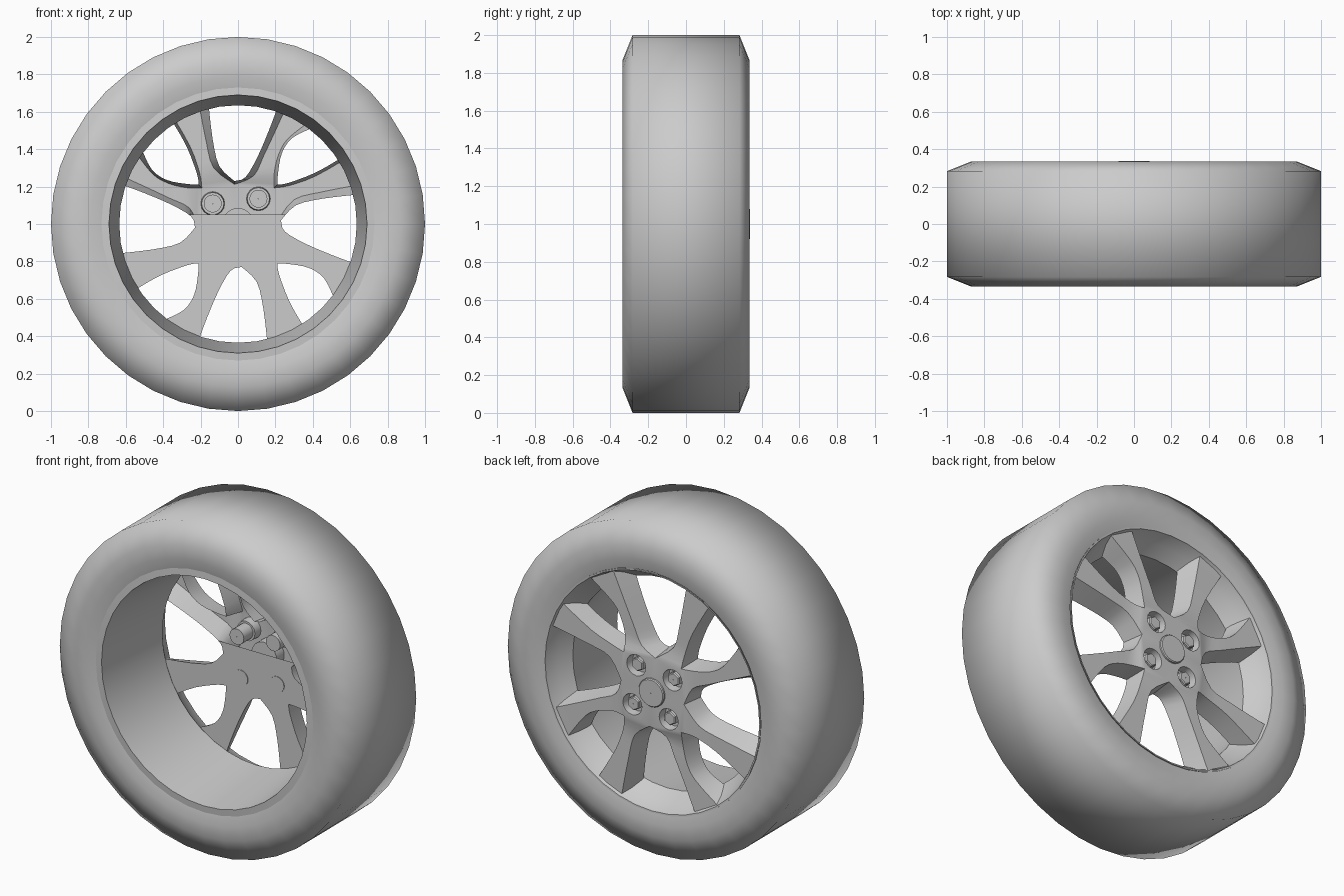
import bpy, bmesh, math
from mathutils import Vector, Matrix

if "Cube" in bpy.data.objects:
    bpy.data.objects.remove(bpy.data.objects["Cube"], do_unlink=True)

grey = bpy.data.materials.new("neutral grey")
grey.use_nodes = True
grey.diffuse_color = (0.6, 0.6, 0.6, 1)
grey.node_tree.nodes["Principled BSDF"].inputs["Base Color"].default_value = (0.6, 0.6, 0.6, 1)

SEGMENTS = 40
BASE_Y = 0.185
HUB_Y = 0.322
BOLT_SPOT = Vector((0.109, 0, 0.135))
POCKET_R = 0.064


def finish(bm, name, angle=None):
    """Turn a bmesh into a named object, standing the axle one unit up."""
    bmesh.ops.remove_doubles(bm, verts=bm.verts, dist=0.0005)
    bmesh.ops.recalc_face_normals(bm, faces=bm.faces)
    mesh = bpy.data.meshes.new(name)
    bm.to_mesh(mesh)
    bm.free()
    mesh.materials.append(grey)
    obj = bpy.data.objects.new(name, mesh)
    bpy.context.collection.objects.link(obj)
    obj.location.z = 1
    if angle:
        bpy.ops.object.select_all(action='DESELECT')
        obj.select_set(True)
        bpy.context.view_layer.objects.active = obj
        bpy.ops.object.shade_smooth_by_angle(angle=math.radians(angle))


def circle(radius, y, steps, centre=Vector()):
    turns = [math.tau * i / steps for i in range(steps)]
    return [centre + Vector((radius * math.sin(t), y, radius * math.cos(t))) for t in turns]


def lathe(name, profile, angle, steps=SEGMENTS, centre=Vector()):
    """Revolve (radius, y) points around an axis parallel to y."""
    bm = bmesh.new()
    rings = [[bm.verts.new(p) for p in circle(r, y, steps, centre)] for r, y in profile]
    for a, b in zip(rings, rings[1:]):
        for i in range(steps):
            j = (i + 1) % steps
            bm.faces.new((a[i], a[j], b[j], b[i]))
    finish(bm, name, angle)


# Tyre with rounded shoulders and rim with a tapering barrel
side = [(0.73, 0.322), (0.79, 0.335), (0.87, 0.335), (1.0, 0.283)]
lathe("tyre", [(r, -y) for r, y in side] + side[::-1], 89)
lathe("rim", [(0.73, -0.322), (0.69, -0.325), (0.635, 0.18), (0.685, 0.25),
              (0.715, 0.31), (0.72, 0.325), (0.73, 0.326)], 35)

# Spoke outlines in one quarter: (plain edge, edge on the paired slot) outwards
NARROW = [((0.02, -0.23), (0.21, -0.21)),
          ((0.10, -0.31), (0.22, -0.27)),
          ((0.135, -0.45), (0.275, -0.415)),
          ((0.157, -0.635), (0.355, -0.555))]
FLARED = [((0.23, 0.02), (0.21, -0.21)),
          ((0.25, -0.04), (0.28, -0.215)),
          ((0.36, -0.105), (0.38, -0.235)),
          ((0.50, -0.165), (0.46, -0.29)),
          ((0.62, -0.21), (0.515, -0.40))]


def section(station, index, last):
    """Base and upper points across a spoke, the upper ones drawn in."""
    a, b = (Vector(p) for p in station)
    if index == 0:
        ta, tb, y = a * 0.92, b * 0.92, HUB_Y
    elif index == last:
        ta, tb, y = a.lerp(b, 0.2) * 1.1, b.lerp(a, 0.08) * 1.1, 0.307
    else:
        ta, tb, y = a.lerp(b, 0.25), b.lerp(a, 0.12), 0.306
    return [Vector((a.x, BASE_Y, a.y)), Vector((ta.x, y, ta.y)),
            Vector((tb.x, y, tb.y)), Vector((b.x, BASE_Y, b.y))]


def smooth_rows(rows, steps=3):
    """Add rows between the given ones along flowing curves."""
    result = []
    for i in range(len(rows) - 1):
        four = [rows[max(0, min(len(rows) - 1, i + k))] for k in (-1, 0, 1, 2)]
        for s in range(steps):
            t = s / steps
            result.append([q + 0.5 * t * (r - p + t * (2 * p - 5 * q + 4 * r - w
                           + t * (3 * (q - r) + w - p))) for p, q, r, w in zip(*four)])
    return result + [rows[-1]]


def add_spoke(bm, stations, turn, columns):
    rows = smooth_rows([section(s, i, len(stations) - 1) for i, s in enumerate(stations)])
    grid = [[bm.verts.new(turn @ p) for p in row] for row in rows]
    for p, q in zip(grid, grid[1:]):
        for c, d in columns:
            bm.faces.new((p[c], p[d], q[d], q[c]))
    return grid[0]


def add_hub_face(bm, turn):
    """Quarter of the hub front, with a round hole for the bolt pocket."""
    flat = [(0, 0), NARROW[0][0], NARROW[0][1], FLARED[0][0]]
    outer = [Vector((x * 0.92, HUB_Y, z * 0.92)) for x, z in flat]
    # the bolt of this quarter sits a quarter turn on from its own corner
    spot = Matrix.Rotation(math.pi / 2, 3, 'Y') @ BOLT_SPOT
    edges = []
    for loop in (outer, circle(POCKET_R, HUB_Y, 16, spot)):
        verts = [bm.verts.new(turn @ p) for p in loop]
        edges += [bm.edges.new((verts[i - 1], verts[i])) for i in range(len(verts))]
    bmesh.ops.triangle_fill(bm, use_beauty=True, edges=edges, normal=(0, 1, 0))


# Hollow spoke shell, with a flat plate behind its lower half only
shell, plate = bmesh.new(), bmesh.new()
for k in range(4):
    turn = Matrix.Rotation(k * math.pi / 2, 3, 'Y')
    add_hub_face(shell, turn)
    centre = plate.verts.new((0, BASE_Y, 0))
    for outline in (NARROW, FLARED):
        add_spoke(shell, outline, turn, [(0, 1), (1, 2), (2, 3)])
        start = add_spoke(plate, outline, turn, [(0, 3)])
        plate.faces.new((centre, start[0], start[3]))
finish(shell, "spokes", 25)
loose = [v for v in plate.verts if not v.link_faces]
bmesh.ops.delete(plate, geom=loose, context='VERTS')
bmesh.ops.bisect_plane(plate, geom=plate.verts[:] + plate.edges[:] + plate.faces[:],
                       plane_co=(0, 0, 0.05), plane_no=(0, 0, 1), clear_outer=True)
finish(plate, "backing_plate")

# Centre cap
lathe("centre_cap", [(0.001, 0.25), (0.085, 0.25), (0.085, 0.332),
                     (0.08, 0.338), (0.001, 0.338)], 30, 24)

# Wheel bolts sunk in round pockets
for k in range(4):
    spot = Matrix.Rotation(k * math.pi / 2, 3, 'Y') @ BOLT_SPOT
    lathe(f"bolt_pocket_{k + 1}", [(POCKET_R, HUB_Y), (0.06, 0.27), (0.04, 0.27)],
          30, 16, spot)
    lathe(f"bolt_shaft_{k + 1}", [(0.001, 0.18), (0.048, 0.18), (0.048, 0.272)],
          30, 16, spot)
    lathe(f"bolt_head_{k + 1}", [(0.042, 0.27), (0.042, 0.308), (0.036, 0.314),
                                 (0.001, 0.314)], 30, 6, spot)
